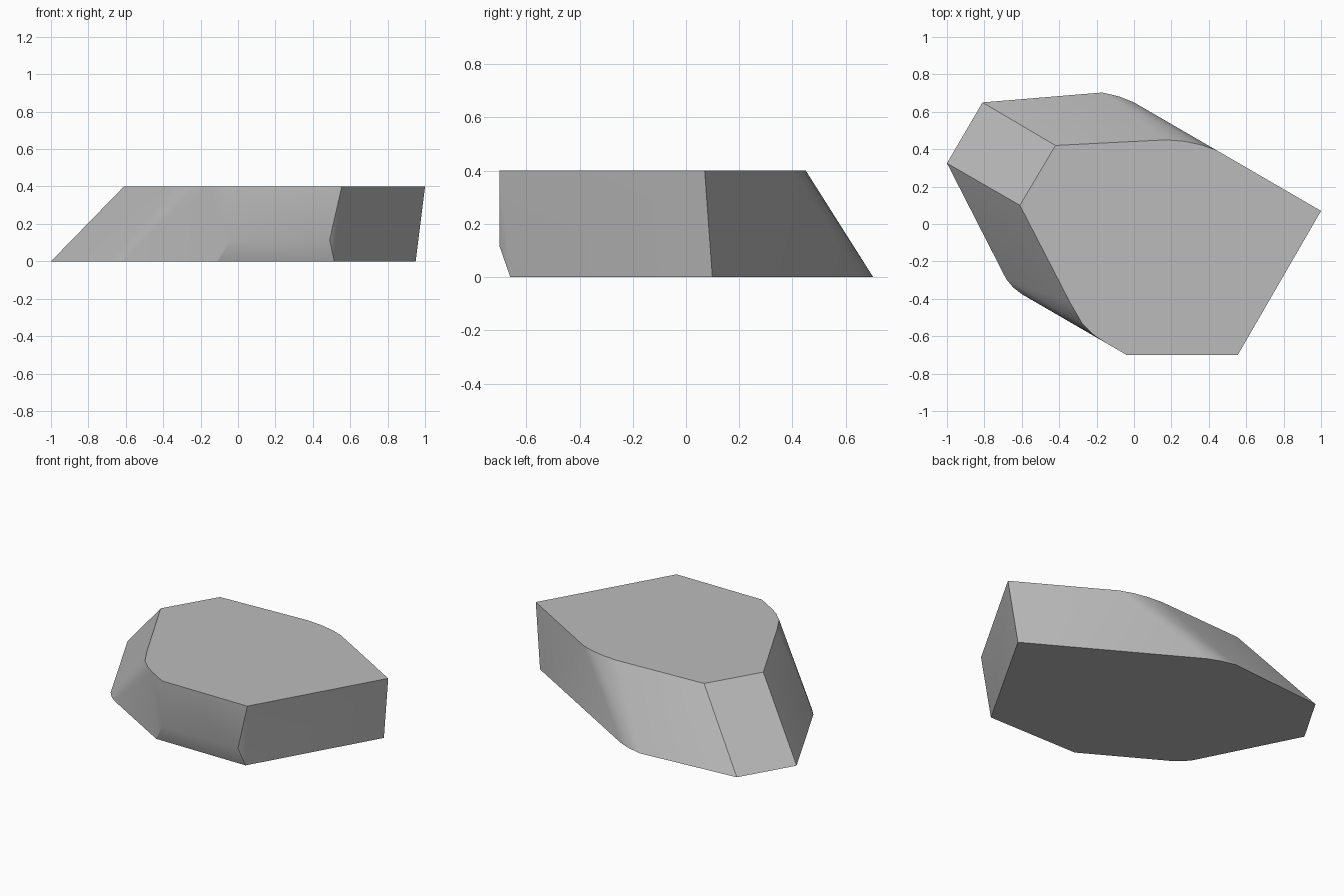
import bpy
import bmesh
from math import radians

cube = bpy.data.objects.get("Cube")
if cube:
    bpy.data.objects.remove(cube, do_unlink=True)

HEIGHT = 0.4

# Top outline: two rounded corners blend into the long diagonal walls
top = [(-0.42, 0.42), (0.17, 0.45), (0.27, 0.442), (0.36, 0.423), (0.44, 0.395),
       (1.0, 0.07), (0.555, -0.7), (-0.04, -0.7), (-0.15, -0.636),
       (-0.21, -0.597), (-0.275, -0.535), (-0.342, -0.42), (-0.61, 0.1)]

# Base outline, swept out towards the back and right
base = [(-0.81, 0.65), (-0.17, 0.703), (-0.08, 0.682), (0.0, 0.65), (0.95, 0.099),
        (0.515, -0.66), (-0.11, -0.659), (-0.6, -0.375), (-0.645, -0.34),
        (-0.683, -0.295), (-1.0, 0.325)]

# Lower edge of the front wall, above the small undercut
undercut = [(0.49, -0.7), (-0.04, -0.7)]


def solid_between(name, rings):
    """Convex solid wrapped around outlines given as (height, points)."""
    bm = bmesh.new()
    for z, points in rings:
        for x, y in points:
            bm.verts.new((x, y, z))
    result = bmesh.ops.convex_hull(bm, input=bm.verts[:])
    unused = {g for g in result["geom_interior"] + result["geom_unused"]
              if isinstance(g, bmesh.types.BMVert)}
    bmesh.ops.delete(bm, geom=list(unused), context="VERTS")
    # Merge the flat areas into single faces
    bmesh.ops.dissolve_limit(bm, angle_limit=radians(0.6),
                             verts=bm.verts[:], edges=bm.edges[:])
    bmesh.ops.recalc_face_normals(bm, faces=bm.faces[:])
    mesh = bpy.data.meshes.new(name)
    bm.to_mesh(mesh)
    bm.free()
    obj = bpy.data.objects.new(name, mesh)
    bpy.context.collection.objects.link(obj)
    return obj


# Plain grey material
grey = bpy.data.materials.new("plain_grey")
grey.use_nodes = True
color = (0.5, 0.5, 0.5, 1.0)
grey.diffuse_color = color
grey.node_tree.nodes["Principled BSDF"].inputs["Base Color"].default_value = color

# Slanted block with blended corners
block = solid_between("slanted_block", [(HEIGHT, top), (0.115, undercut), (0.0, base)])
block.data.materials.append(grey)

bpy.ops.object.select_all(action="DESELECT")
block.select_set(True)
bpy.context.view_layer.objects.active = block
bpy.ops.object.shade_smooth_by_angle(angle=radians(35))
